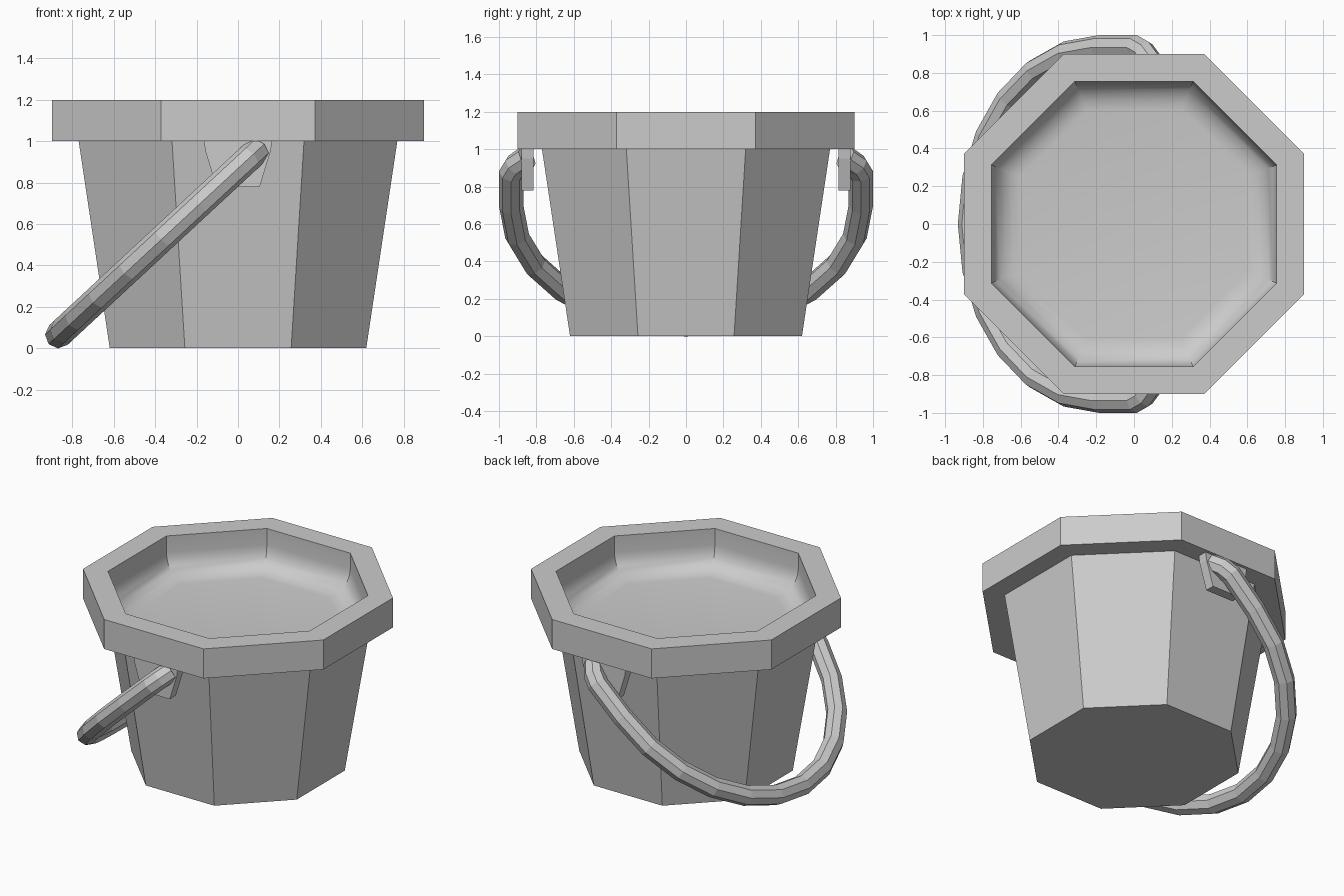
import bpy, bmesh, math
from mathutils import Vector

if "Cube" in bpy.data.objects:
    bpy.data.objects.remove(bpy.data.objects["Cube"])


def finish(bm, name):
    bmesh.ops.recalc_face_normals(bm, faces=bm.faces)
    me = bpy.data.meshes.new(name)
    bm.to_mesh(me)
    bm.free()
    ob = bpy.data.objects.new(name, me)
    bpy.context.collection.objects.link(ob)
    return ob


def loft(bm, rings):
    """Skin a list of equal-length point rings and cap both ends."""
    loops = [[bm.verts.new(p) for p in ring] for ring in rings]
    n = len(loops[0])
    for a, b in zip(loops, loops[1:]):
        for i in range(n):
            bm.faces.new((a[i], a[(i + 1) % n], b[(i + 1) % n], b[i]))
    bm.faces.new(loops[0][::-1])
    bm.faces.new(loops[-1])


def octagon(apothem):
    r = apothem / math.cos(math.pi / 8)
    return [(r * math.cos(math.radians(22.5 + 45 * i)),
             r * math.sin(math.radians(22.5 + 45 * i))) for i in range(8)]


# Bucket: eight-sided shell, thick rim, inside wall rounding into a flat filling
FILLET, FLOOR = .15, .94
profile = [(.62, 0), (.77, 1), (.90, 1), (.90, 1.2), (.755, 1.2)]
profile += [(.755 - FILLET * (1 - math.cos(a)), FLOOR + FILLET * (1 - math.sin(a)))
            for a in (math.radians(15 * k) for k in range(7))]
bm = bmesh.new()
loft(bm, [[(x, y, z) for x, y in octagon(a)] for a, z in profile])
bucket = finish(bm, "bucket")
bpy.context.view_layer.objects.active = bucket
bucket.select_set(True)
bpy.ops.object.shade_smooth_by_angle(angle=math.radians(30))

# Handle lugs: half-octagon plates hanging under the rim, mirrored front to back
bm = bmesh.new()
outline = [(-.165, 1.0), (-.157, .95), (-.105, .78), (.105, .78), (.157, .95), (.165, 1.0)]
loft(bm, [[(x, y, z) for x, z in outline] for y in (-.88, -.815)])
lugs = finish(bm, "handle_lugs")
mod = lugs.modifiers.new("Mirror", 'MIRROR')
mod.use_axis = (False, True, False)

# Handle: octagonal tube along a tilted U; path points are (along, sideways)
R, TUBE = .935, .065
half = [(0, -.85), (.06, -.91), (.12, -R)]
arc = [(.375 + R * math.sin(math.radians(t)), -R * math.cos(math.radians(t)))
       for t in range(0, 181, 15)]
path = [Vector(p) for p in half + arc + [(s, -y) for s, y in reversed(half)]]
section = [(TUBE * math.cos(k * math.pi / 4), TUBE * math.sin(k * math.pi / 4)) for k in range(8)]
pivot = Vector((.093, 0, .955))
along = Vector((-.733, 0, -.68)).normalized()
side = Vector((0, 1, 0))
binormal = along.cross(side)
rings = []
for i, p in enumerate(path):
    d0 = (p - path[i - 1]) if i else path[1] - p
    d1 = (path[i + 1] - p) if i < len(path) - 1 else d0
    d0, d1 = d0.normalized(), d1.normalized()
    t = (d0 + d1).normalized()
    miter = 1 / t.dot(d0)
    n = along * -t.y + side * t.x
    c = pivot + along * p.x + side * p.y
    rings.append([c + n * (u * miter) + binormal * v for u, v in section])
bm = bmesh.new()
loft(bm, rings)
finish(bm, "handle")
